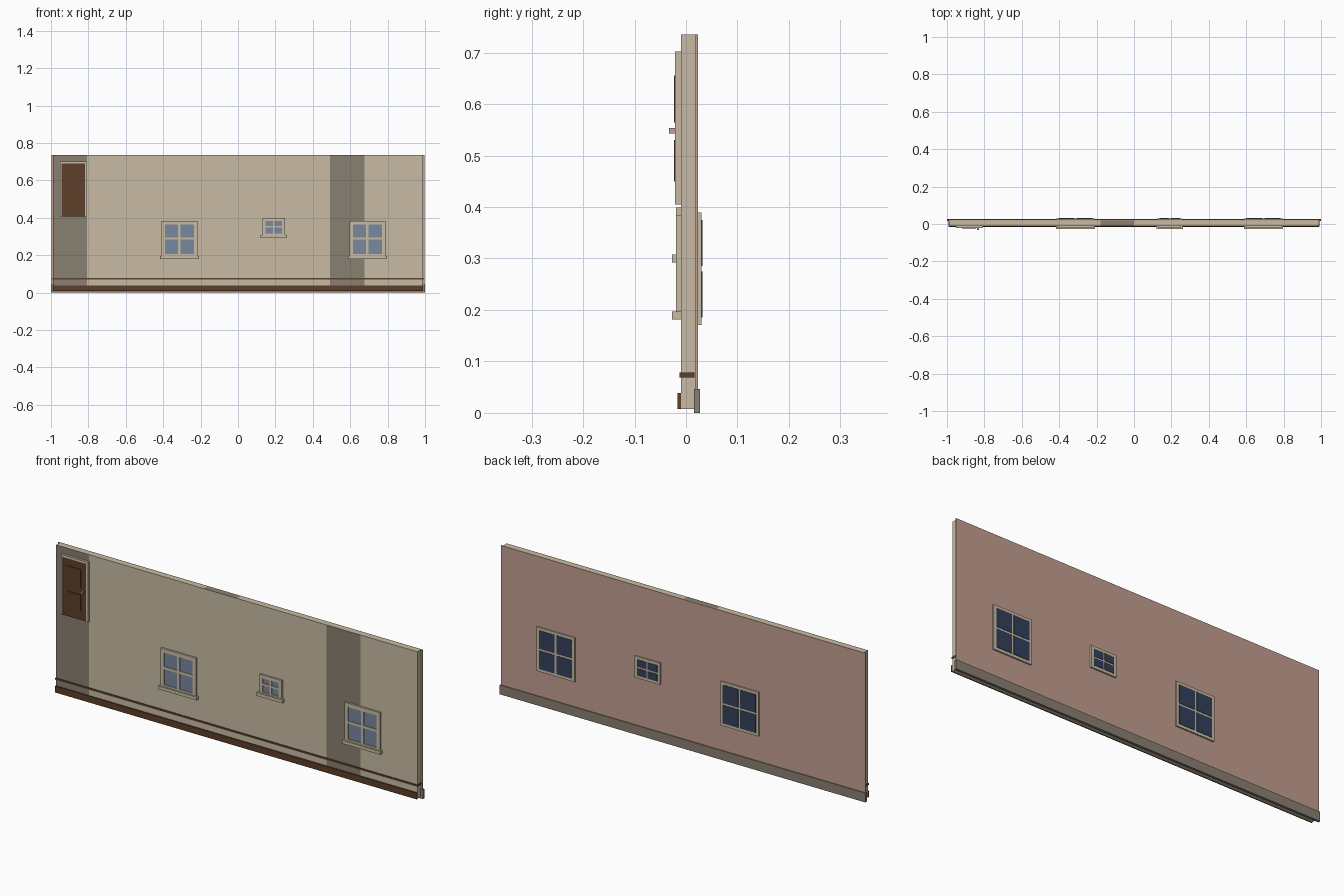
import bpy, bmesh
from mathutils import Vector

if "Cube" in bpy.data.objects:
    bpy.data.objects.remove(bpy.data.objects["Cube"])


def material(name, r, g, b):
    """Flat colour from sRGB 0-255 values."""
    def lin(c):
        c /= 255
        return c / 12.92 if c <= 0.04045 else ((c + 0.055) / 1.055) ** 2.4
    m = bpy.data.materials.new(name)
    m.diffuse_color = (lin(r), lin(g), lin(b), 1)
    m.use_nodes = True
    m.node_tree.nodes["Principled BSDF"].inputs["Base Color"].default_value = m.diffuse_color
    return m


BEIGE = material("beige plaster", 200, 187, 163)
GREY = material("worn grey", 137, 128, 114)
PINK = material("dusty pink", 196, 159, 146)
BROWN = material("dark brown wood", 94, 62, 41)
GLASS = material("blue grey glass", 119, 136, 158)
NAVY = material("navy glass", 52, 64, 92)


def add_box(bm, x0, x1, y0, y1, z0, z1):
    verts = bmesh.ops.create_cube(bm, size=1)["verts"]
    for v in verts:
        v.co = Vector(((x0 + x1) / 2 + v.co.x * (x1 - x0),
                       (y0 + y1) / 2 + v.co.y * (y1 - y0),
                       (z0 + z1) / 2 + v.co.z * (z1 - z0)))


def finish(name, bm, *mats):
    me = bpy.data.meshes.new(name)
    bm.to_mesh(me)
    bm.free()
    for m in mats:
        me.materials.append(m)
    ob = bpy.data.objects.new(name, me)
    bpy.context.collection.objects.link(ob)
    return ob


def boxes(name, mat, *dims):
    bm = bmesh.new()
    for d in dims:
        add_box(bm, *d)
    return finish(name, bm, mat)


def border(x0, x1, z0, z1, w, y0, y1):
    """Four bars round a rectangular opening."""
    return [(x0, x0 + w, y0, y1, z0, z1), (x1 - w, x1, y0, y1, z0, z1),
            (x0 + w, x1 - w, y0, y1, z0, z0 + w), (x0 + w, x1 - w, y0, y1, z1 - w, z1)]


# Inner wall: front has two worn strips, top edge has one
bm = bmesh.new()
add_box(bm, -0.988, 0.988, -0.010, 0.018, 0.008, 0.735)
for x in (-0.808, -0.18, 0.0, 0.492, 0.676):
    bmesh.ops.bisect_plane(bm, geom=bm.verts[:] + bm.edges[:] + bm.faces[:],
                           plane_co=(x, 0, 0), plane_no=(1, 0, 0))
bm.normal_update()
for f in bm.faces:
    c = f.calc_center_median()
    if f.normal.y < -0.5 and (c.x < -0.808 or 0.492 < c.x < 0.676):
        f.material_index = 1
    elif f.normal.z > 0.5 and -0.18 < c.x < 0:
        f.material_index = 1
finish("inner_wall", bm, BEIGE, GREY)

# Outer cladding, plinth, baseboard and rail
boxes("outer_cladding", PINK, (-0.997, 0.997, 0.018, 0.023, 0.008, 0.735))
boxes("plinth", GREY, (-1, 1, 0.016, 0.0275, 0, 0.046))
boxes("baseboard", BROWN, (-0.990, 0.990, -0.017, -0.010, 0.008, 0.039))
boxes("wall_rail", BROWN, (-0.991, 0.991, -0.013, 0.017, 0.069, 0.078))

# Door
boxes("door_frame", BEIGE,
      (-0.953, -0.944, -0.021, -0.010, 0.405, 0.702),
      (-0.817, -0.806, -0.021, -0.010, 0.405, 0.702),
      (-0.944, -0.817, -0.021, -0.010, 0.691, 0.702))
boxes("door_leaf", BROWN, (-0.944, -0.817, -0.020, -0.010, 0.406, 0.691))
boxes("door_panels", BROWN,
      (-0.920, -0.846, -0.0235, -0.020, 0.564, 0.656),
      (-0.920, -0.846, -0.0235, -0.020, 0.450, 0.530))
boxes("door_handle", PINK, (-0.839, -0.828, -0.033, -0.020, 0.543, 0.554))


def window(tag, cx, front, back):
    # Inner side: frame, cross bars, recessed glass and sill
    hw, z0, z1, w, bar, sill_hw = front
    x0, x1 = cx - hw, cx + hw
    zm = (z0 + z1 + 0.008) / 2
    frame = border(x0, x1, z0, z1, w, -0.019, -0.010)
    frame += [(cx - bar, cx + bar, -0.019, -0.010, z0 + w, z1 - w),
              (x0 + w, x1 - w, -0.0185, -0.010, zm - bar, zm + bar)]
    boxes(tag + "_inner_frame", BEIGE, *frame)
    boxes(tag + "_inner_glass", GLASS,
          (x0 + w / 2, x1 - w / 2, -0.0145, -0.010, z0 + w / 2, z1 - w / 2))
    boxes(tag + "_sill", BEIGE,
          (cx - sill_hw, cx + sill_hw, -0.027, -0.010, z0 - 0.006, z0 + 0.010))

    # Outer side: backing frame with four raised panes
    hw, z0, z1, w, bar = back
    x0, x1, zm = cx - hw, cx + hw, (z0 + z1) / 2
    boxes(tag + "_outer_frame", BEIGE, (x0, x1, 0.023, 0.030, z0, z1))
    boxes(tag + "_outer_panes", NAVY,
          *[(xa, xb, 0.029, 0.032, za, zb)
            for xa, xb in ((x0 + w, cx - bar), (cx + bar, x1 - w))
            for za, zb in ((z0 + w, zm - bar), (zm + bar, z1 - w))])


LARGE = ((0.097, 0.187, 0.384, 0.019, 0.0065, 0.105), (0.104, 0.171, 0.389, 0.014, 0.005))
SMALL = ((0.061, 0.298, 0.399, 0.017, 0.005, 0.070), (0.069, 0.282, 0.389, 0.014, 0.004))
window("left_window", -0.313, *LARGE)
window("small_window", 0.191, *SMALL)
window("right_window", 0.692, *LARGE)
